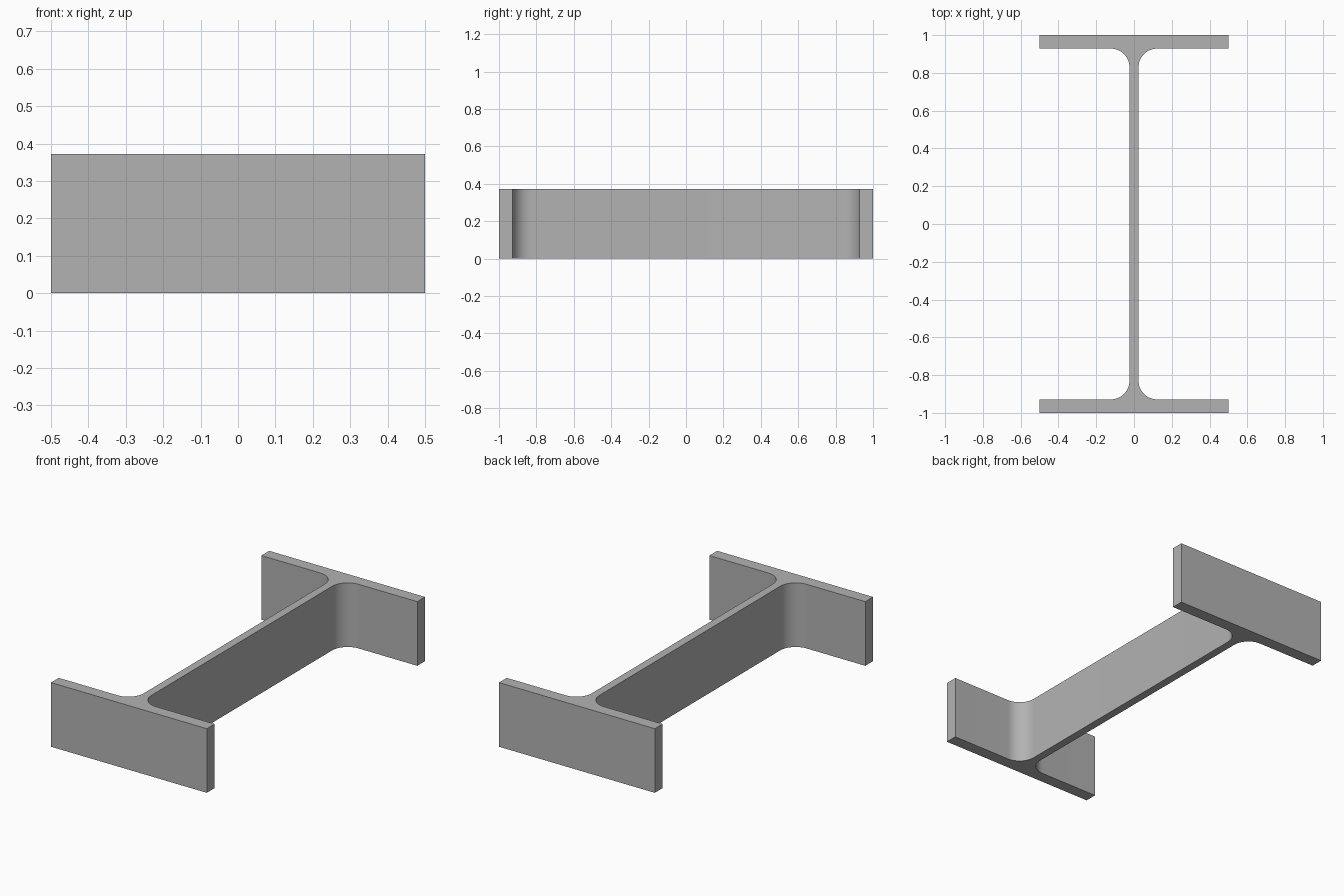
import bpy
import bmesh
from math import sin, cos, pi

HALF_WIDTH, HALF_DEPTH, HEIGHT = 0.5, 1.0, 0.372
HALF_WEB, FLANGE, RADIUS = 0.0237, 0.0713, 0.1
STEPS = 16

cube = bpy.data.objects.get("Cube")
if cube:
    bpy.data.objects.remove(cube, do_unlink=True)

# Plain steel colour
steel = bpy.data.materials.new("steel_grey")
steel.use_nodes = True
colour = (0.45, 0.45, 0.45, 1)
steel.diffuse_color = colour
steel.node_tree.nodes["Principled BSDF"].inputs["Base Color"].default_value = colour

# Quarter outline: flange edge, then the root fillet into the web
inner = HALF_DEPTH - FLANGE
quarter = [(HALF_WIDTH, HALF_DEPTH), (HALF_WIDTH, inner)]
for i in range(STEPS + 1):
    a = pi / 2 * i / STEPS
    quarter.append((HALF_WEB + RADIUS * (1 - sin(a)),
                    inner - RADIUS * (1 - cos(a))))

# Mirror the quarter into the whole section
right = quarter + [(x, -y) for x, y in reversed(quarter)]
outline = right + [(-x, y) for x, y in reversed(right)]

# Extrude the section upwards
bm = bmesh.new()
base = bm.faces.new([bm.verts.new((x, y, 0)) for x, y in outline])
top = bmesh.ops.extrude_face_region(bm, geom=[base], use_keep_orig=True)["geom"]
bmesh.ops.translate(bm, vec=(0, 0, HEIGHT),
                    verts=[v for v in top if isinstance(v, bmesh.types.BMVert)])
bmesh.ops.recalc_face_normals(bm, faces=bm.faces)
mesh = bpy.data.meshes.new("i_beam")
bm.to_mesh(mesh)
bm.free()
mesh.materials.append(steel)

beam = bpy.data.objects.new("i_beam", mesh)
bpy.context.collection.objects.link(beam)
bpy.context.view_layer.objects.active = beam
beam.select_set(True)
bpy.ops.object.shade_smooth_by_angle(angle=pi / 6)
